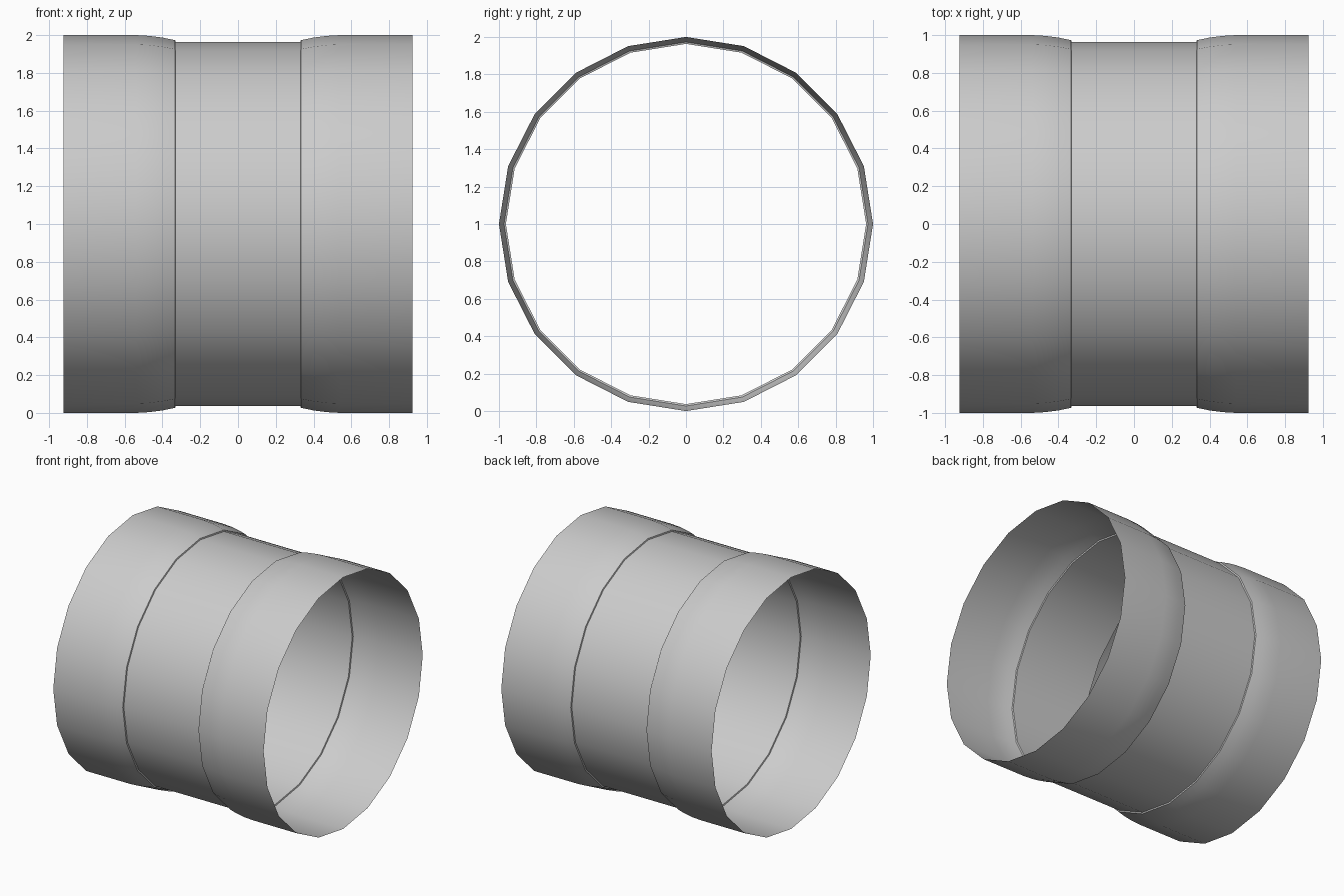
import bpy, bmesh, math

if "Cube" in bpy.data.objects:
    bpy.data.objects.remove(bpy.data.objects["Cube"])

SIDES = 20
# Half profile (x, radius): narrow middle, small step, curved shoulder, straight collar
half = [(0.33, 0.963), (0.333, 0.973), (0.40, 0.987), (0.47, 0.996), (0.54, 1.0), (0.925, 1.0)]
profile = [(-x, r) for x, r in reversed(half)] + half

# Open thin pipe sleeve, turned around the x axis
bm = bmesh.new()
rings = []
for x, r in profile:
    rings.append([bm.verts.new((x, r * math.cos(2 * math.pi * i / SIDES),
                                1 + r * math.sin(2 * math.pi * i / SIDES)))
                  for i in range(SIDES)])
for a, b in zip(rings, rings[1:]):
    for i in range(SIDES):
        j = (i + 1) % SIDES
        bm.faces.new((a[i], a[j], b[j], b[i]))
for f in bm.faces:
    c = f.calc_center_median()
    f.normal_update()
    if f.normal.y * c.y + f.normal.z * (c.z - 1) < 0:
        f.normal_flip()

mesh = bpy.data.meshes.new("pipe_sleeve")
bm.to_mesh(mesh)
bm.free()
sleeve = bpy.data.objects.new("pipe_sleeve", mesh)
bpy.context.collection.objects.link(sleeve)

# Smooth around the barrel, sharp at the steps
bpy.context.view_layer.objects.active = sleeve
sleeve.select_set(True)
bpy.ops.object.shade_smooth_by_angle(angle=math.radians(30))
